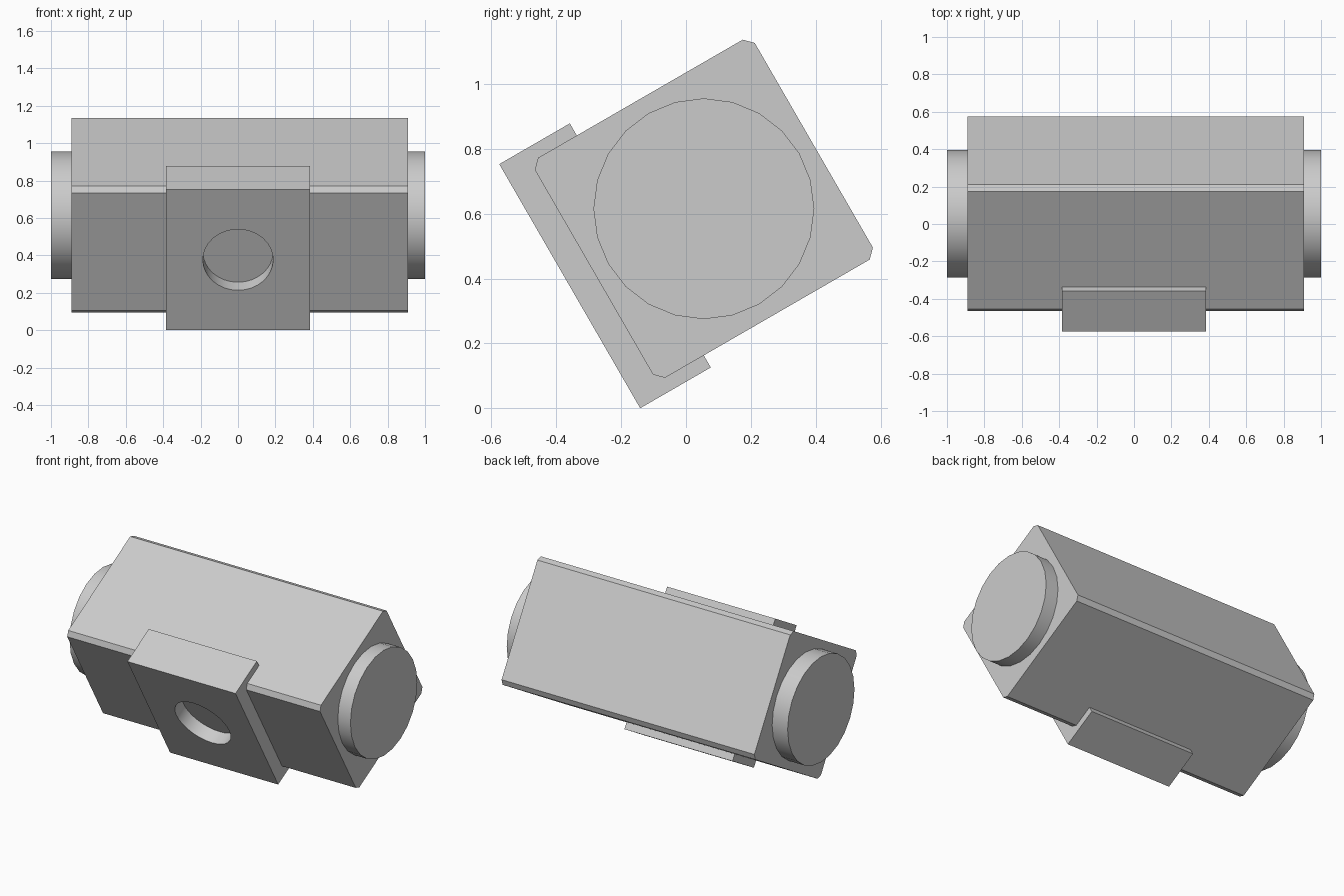
import bpy
import bmesh
from math import radians
from mathutils import Matrix

default = bpy.data.objects.get("Cube")
if default:
    bpy.data.objects.remove(default, do_unlink=True)

# Everything is modelled square, then tilted about the long axis
TILT = Matrix.Translation((0, 0.055, 0.615)) @ Matrix.Rotation(radians(30), 4, "X")

grey = bpy.data.materials.new("light grey")
grey.use_nodes = True
colour = (0.6, 0.6, 0.6, 1)
grey.diffuse_color = colour
grey.node_tree.nodes["Principled BSDF"].inputs["Base Color"].default_value = colour


def make(name, bm):
    bmesh.ops.recalc_face_normals(bm, faces=bm.faces)
    mesh = bpy.data.meshes.new(name)
    bm.to_mesh(mesh)
    bm.free()
    mesh.materials.append(grey)
    obj = bpy.data.objects.new(name, mesh)
    bpy.context.collection.objects.link(obj)
    obj.matrix_world = TILT
    return obj


def box(name, low, high, chamfer=0):
    bm = bmesh.new()
    size = [b - a for a, b in zip(low, high)]
    mid = [(a + b) / 2 for a, b in zip(low, high)]
    matrix = Matrix.Translation(mid) @ Matrix.Diagonal((*size, 1))
    bmesh.ops.create_cube(bm, size=1, matrix=matrix)
    if chamfer:
        # Chamfer only the long edges
        long_edges = [e for e in bm.edges
                      if abs(e.verts[0].co.x - e.verts[1].co.x) > 0.1]
        bmesh.ops.bevel(bm, geom=long_edges, offset=chamfer, segments=1,
                        affect="EDGES")
    return make(name, bm)


def cylinder(name, radius, depth, sides, axis, centre=(0, 0, 0)):
    bm = bmesh.new()
    turn = Matrix.Rotation(radians(90), 4, axis)
    bmesh.ops.create_cone(bm, cap_ends=True, segments=sides, radius1=radius,
                          radius2=radius, depth=depth,
                          matrix=Matrix.Translation(centre) @ turn)
    return make(name, bm)


# Square chamfered housing and the round core showing at both ends
body = box("body", (-0.89, -0.391, -0.391), (0.91, 0.391, 0.391), 0.027)
core = cylinder("core", 0.34, 2.0, 24, "Y")

# Front saddle block with a round hole that stops at the housing
saddle = box("saddle", (-0.385, -0.477, -0.434), (0.385, -0.226, 0.434))
cutter = cylinder("hole_cutter", 0.188, 0.2, 32, "X", (0, -0.47, 0))
cutter.hide_render = True
hole = saddle.modifiers.new("hole", "BOOLEAN")
hole.operation = "DIFFERENCE"
hole.solver = "EXACT"
hole.object = cutter
bpy.context.view_layer.objects.active = saddle
bpy.ops.object.modifier_apply(modifier=hole.name)
bpy.data.objects.remove(cutter, do_unlink=True)

# Smooth round surfaces, crisp edges
bpy.ops.object.select_all(action="DESELECT")
for obj in (body, core, saddle):
    obj.select_set(True)
bpy.context.view_layer.objects.active = body
bpy.ops.object.shade_smooth_by_angle(angle=radians(30))
